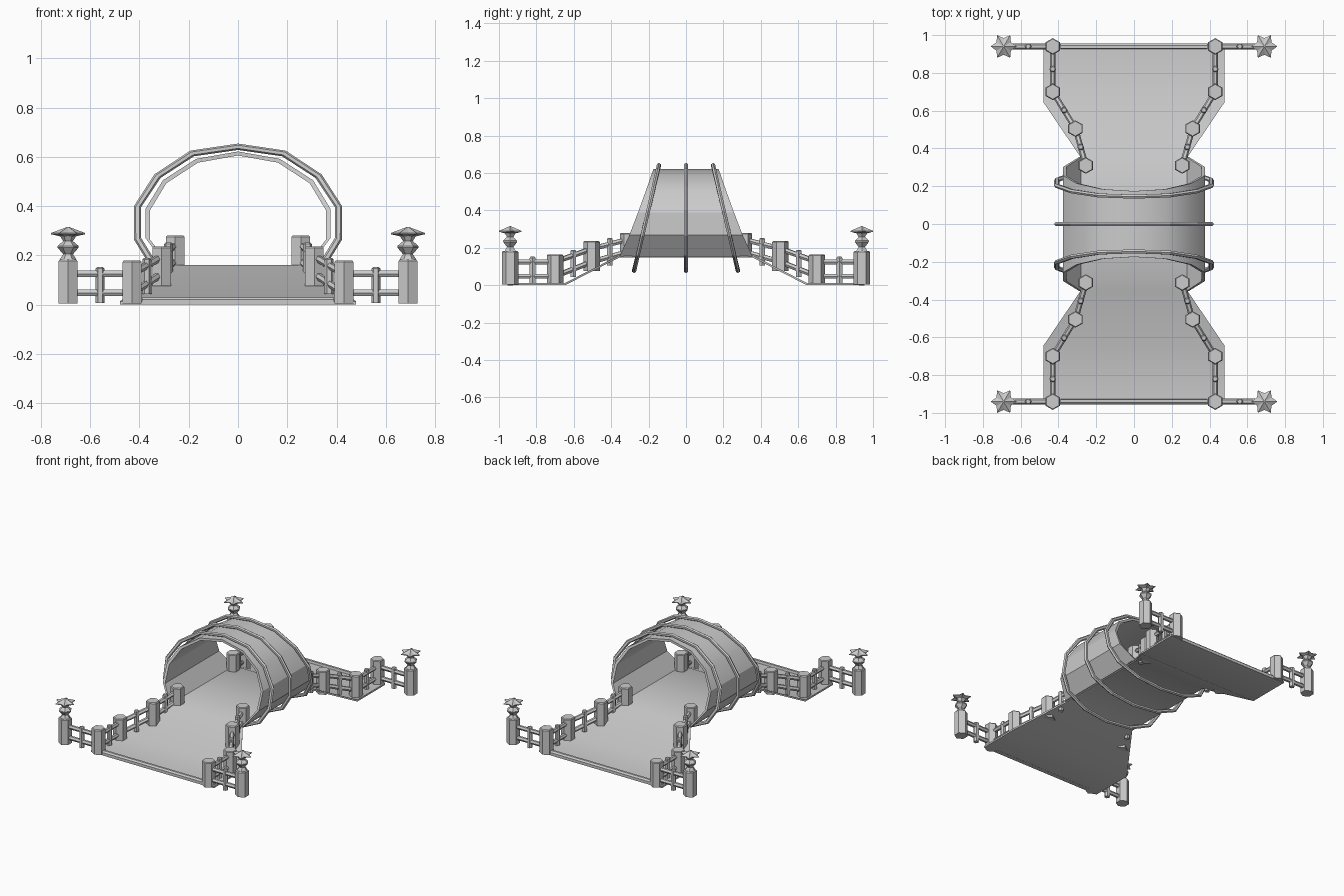
import bpy, bmesh, math
from mathutils import Vector

if "Cube" in bpy.data.objects:
    bpy.data.objects.remove(bpy.data.objects["Cube"])

TAU = 2 * math.pi


def make(name, verts, faces, smooth=False):
    me = bpy.data.meshes.new(name)
    me.from_pydata([tuple(v) for v in verts], [], faces)
    bm = bmesh.new()
    bm.from_mesh(me)
    bmesh.ops.recalc_face_normals(bm, faces=bm.faces)
    bm.to_mesh(me)
    bm.free()
    ob = bpy.data.objects.new(name, me)
    bpy.context.collection.objects.link(ob)
    if smooth:
        bpy.ops.object.select_all(action='DESELECT')
        ob.select_set(True)
        bpy.context.view_layer.objects.active = ob
        bpy.ops.object.shade_smooth_by_angle(angle=math.radians(30))
    return ob


def loft(name, rings, close=False, smooth=False):
    """Skin a list of equal closed loops; cap the ends or join last to first."""
    n, m = len(rings[0]), len(rings)
    verts = [v for r in rings for v in r]
    faces = []
    for i in range(m if close else m - 1):
        a, b = i * n, (i + 1) % m * n
        faces += [(a + j, a + (j + 1) % n, b + (j + 1) % n, b + j) for j in range(n)]
    if not close:
        faces += [tuple(range(n)), tuple(range((m - 1) * n, m * n))]
    return make(name, verts, faces, smooth)


def turned(name, x, y, profile, sides=6, start=0.0):
    """Upright part turned from (radius, height) pairs."""
    return loft(name, [[(x + r * math.cos(start + TAU * k / sides),
                         y + r * math.sin(start + TAU * k / sides), z)
                        for k in range(sides)] for r, z in profile])


def rail(name, p, q, r=0.015, sides=6):
    p, q = Vector(p), Vector(q)
    d = (q - p).normalized()
    u = d.cross(Vector((0, 0, 1))).normalized()
    w = u.cross(d)
    loop = [u * r * math.cos(TAU * k / sides) + w * r * math.sin(TAU * k / sides)
            for k in range(sides)]
    loft(name, [[p + o for o in loop], [q + o for o in loop]])


def mirror_loop(half):
    """Complete a closed outline from its right half, top to bottom."""
    return half + [(-x, z) for x, z in reversed(half) if x > 0]


# Walkway: level ends, ramps and raised middle floor
stations = [(-.955, .48, .013), (-.645, .48, .013), (-.357, .285, .16),
            (.357, .285, .16), (.645, .48, .013), (.955, .48, .013)]
loft("walkway", [[(-w, y, z), (w, y, z), (w, y, z - .012), (-w, y, z - .012)]
                 for y, w, z in stations], smooth=True)

# Tunnel shell: arched wall with slanted mouths
outer = [(.29, .155), (.375, .27), (.375, .39), (.305, .505), (.17, .592), (0, .622)]
outer = outer + [(-x, z) for x, z in reversed(outer[:-1])]
inner = [(x * .955, .155 + (z - .155) * .965) for x, z in outer]


def mouth(z):
    return .355 - .18 * max(0, (z - .155) / .465) ** .88


sections = []
for (xo, zo), (xi, zi) in zip(outer, inner):
    sections.append([(xo, -mouth(zo), zo), (xo, mouth(zo), zo),
                     (xi, mouth(zo), zi), (xi, -mouth(zo), zi)])
loft("tunnel_shell", sections, smooth=True)

# Three hoops around the tunnel, the outer two leaning inwards
hoop = mirror_loop([(0, .641), (.186, .614), (.327, .522), (.408, .398),
                    (.408, .268), (.345, .165), (.19, .098), (0, .078)])
for label, side in (("front", -1), ("middle", 0), ("back", 1)):
    rings = []
    for x, z in hoop:
        d = Vector((x, (z - .36) * 1.4)).normalized()
        y = side * (.278 - .133 * (z - .075) / .565)
        rings.append([(x + d.x * .015 * math.cos(TAU * k / 6),
                       y + .012 * math.sin(TAU * k / 6),
                       z + d.y * .013 * math.cos(TAU * k / 6)) for k in range(6)])
    loft(label + "_hoop", rings, close=True)

# Fences: one per corner, post = (x, y, base, top)
posts = [(.69, .94, .005, .183), (.43, .94, .005, .18), (.43, .70, .005, .165),
         (.31, .505, .075, .237), (.255, .31, .155, .28)]
rail_heights = [(.048, .125), (.048, .125), (.048, .125), (.125, .195), (.18, .245)]
for sx in (-1, 1):
    for sy in (-1, 1):
        for x, y, z0, z1 in posts:
            turned("fence_post", sx * x, sy * y,
                   [(.044, z0), (.044, z1 - .006), (.039, z1)], start=math.pi / 6)
        for i in range(4):
            a, b = posts[i], posts[i + 1]
            for h in (0, 1):
                rail("fence_rail", (sx * a[0], sy * a[1], rail_heights[i][h]),
                     (sx * b[0], sy * b[1], rail_heights[i + 1][h]))
            # slim baluster halfway along the bay
            mid = sum(rail_heights[i] + rail_heights[i + 1]) / 4
            turned("baluster", sx * (a[0] + b[0]) / 2, sy * (a[1] + b[1]) / 2,
                   [(.018, mid - .08), (.018, mid + .06), (.012, mid + .066)])
        # Finial with a six-pointed star cap on the end post
        ex, ey = sx * .69, sy * .94
        turned("finial_stem", ex, ey, [(.034, .183), (.02, .205), (.043, .232),
                                       (.043, .238), (.02, .258), (.036, .284)])
        star = [((.069 if k % 2 == 0 else .044), TAU * k / 12) for k in range(12)]
        loft("finial_star", [[(ex + s * r * math.cos(t), ey + s * r * math.sin(t), z)
                              for r, t in star]
                             for s, z in ((.45, .277), (1, .286), (1, .291), (.04, .316))])

# Threshold strip across each end of the walkway
for sy in (-1, 1):
    loft("threshold", [[(x, sy * .955, 0), (x, sy * .955, .02), (x, sy * .945, .03),
                        (x, sy * .93, .03), (x, sy * .925, .0)] for x in (-.39, .39)])
